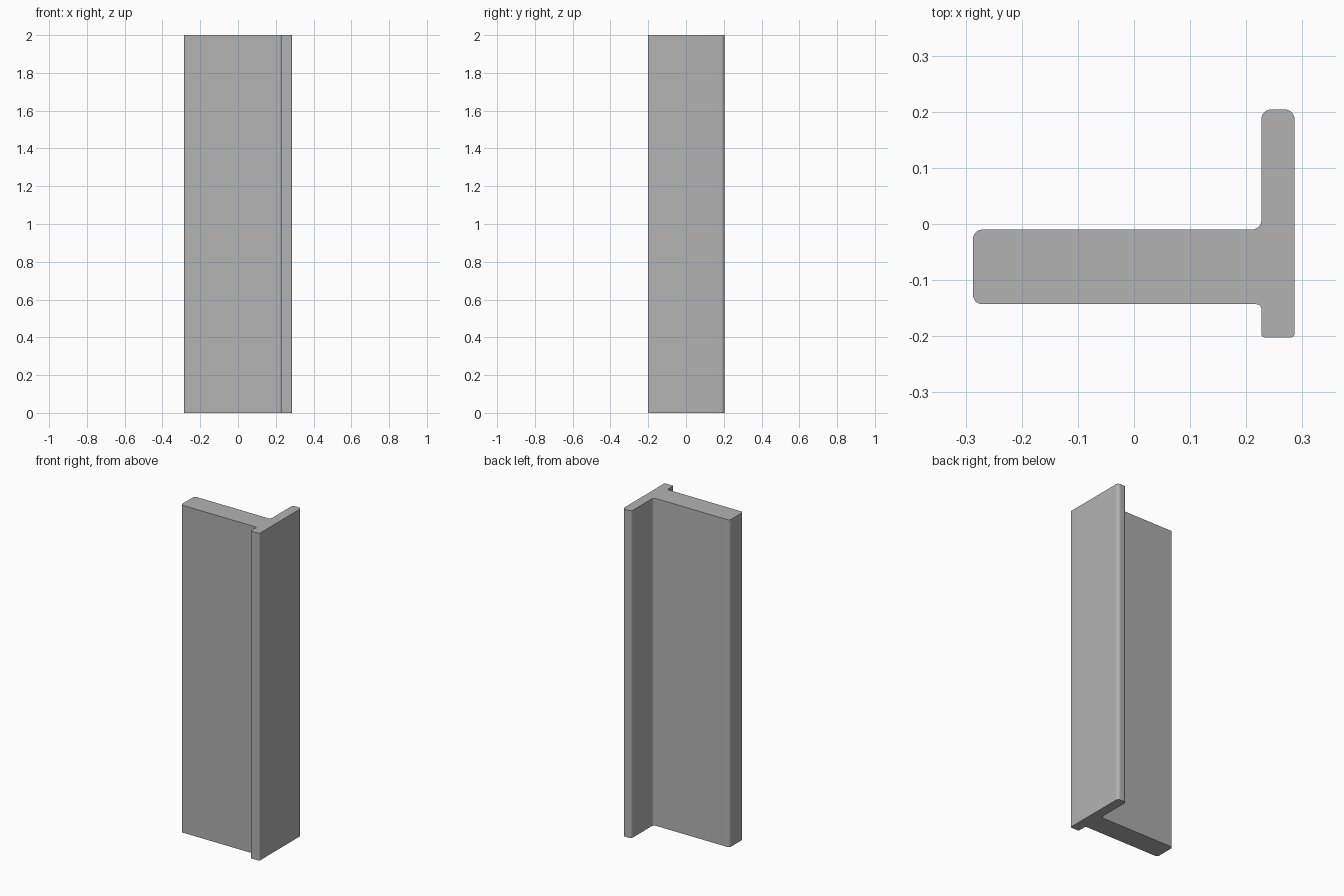
import bpy
import bmesh
import math
from mathutils import Vector

cube = bpy.data.objects.get("Cube")
if cube:
    bpy.data.objects.remove(cube, do_unlink=True)

HEIGHT = 2.0
STEPS = 8  # segments per rounded corner

# Cross-section corners: x, y, rounding radius
CORNERS = [
    (-0.287, -0.143, 0.017),
    (0.227, -0.143, 0.009),
    (0.227, -0.202, 0.006),
    (0.286, -0.202, 0.006),
    (0.286, 0.204, 0.017),
    (0.227, 0.204, 0.017),
    (0.227, -0.010, 0.017),
    (-0.287, -0.010, 0.017),
]


def rounded_outline(corners):
    """Replace each right-angle corner with a tangent arc."""
    points = []
    for i, (x, y, radius) in enumerate(corners):
        corner = Vector((x, y))
        before = (Vector(corners[i - 1][:2]) - corner).normalized()
        after = (Vector(corners[(i + 1) % len(corners)][:2]) - corner).normalized()
        centre = corner + (before + after) * radius
        for s in range(STEPS + 1):
            a = math.pi / 2 * s / STEPS
            points.append(centre - (after * math.cos(a) + before * math.sin(a)) * radius)
    return points


def extrude_outline(name, points, height, material):
    bm = bmesh.new()
    base = bm.faces.new([bm.verts.new((p.x, p.y, 0)) for p in points])
    top = bmesh.ops.extrude_face_region(bm, geom=[base], use_keep_orig=True)
    moved = [v for v in top["geom"] if isinstance(v, bmesh.types.BMVert)]
    bmesh.ops.translate(bm, verts=moved, vec=(0, 0, height))
    bmesh.ops.recalc_face_normals(bm, faces=bm.faces)
    mesh = bpy.data.meshes.new(name)
    bm.to_mesh(mesh)
    bm.free()
    mesh.materials.append(material)
    obj = bpy.data.objects.new(name, mesh)
    bpy.context.collection.objects.link(obj)
    return obj


# Plain grey finish
grey = bpy.data.materials.new("grey")
grey.use_nodes = True
colour = (0.45, 0.45, 0.45, 1)
grey.diffuse_color = colour
grey.node_tree.nodes["Principled BSDF"].inputs["Base Color"].default_value = colour

# T-shaped bar with an off-centre web
bar = extrude_outline("t_profile_bar", rounded_outline(CORNERS), HEIGHT, grey)
bpy.ops.object.select_all(action="DESELECT")
bar.select_set(True)
bpy.context.view_layer.objects.active = bar
bpy.ops.object.shade_smooth_by_angle(angle=math.radians(30))
